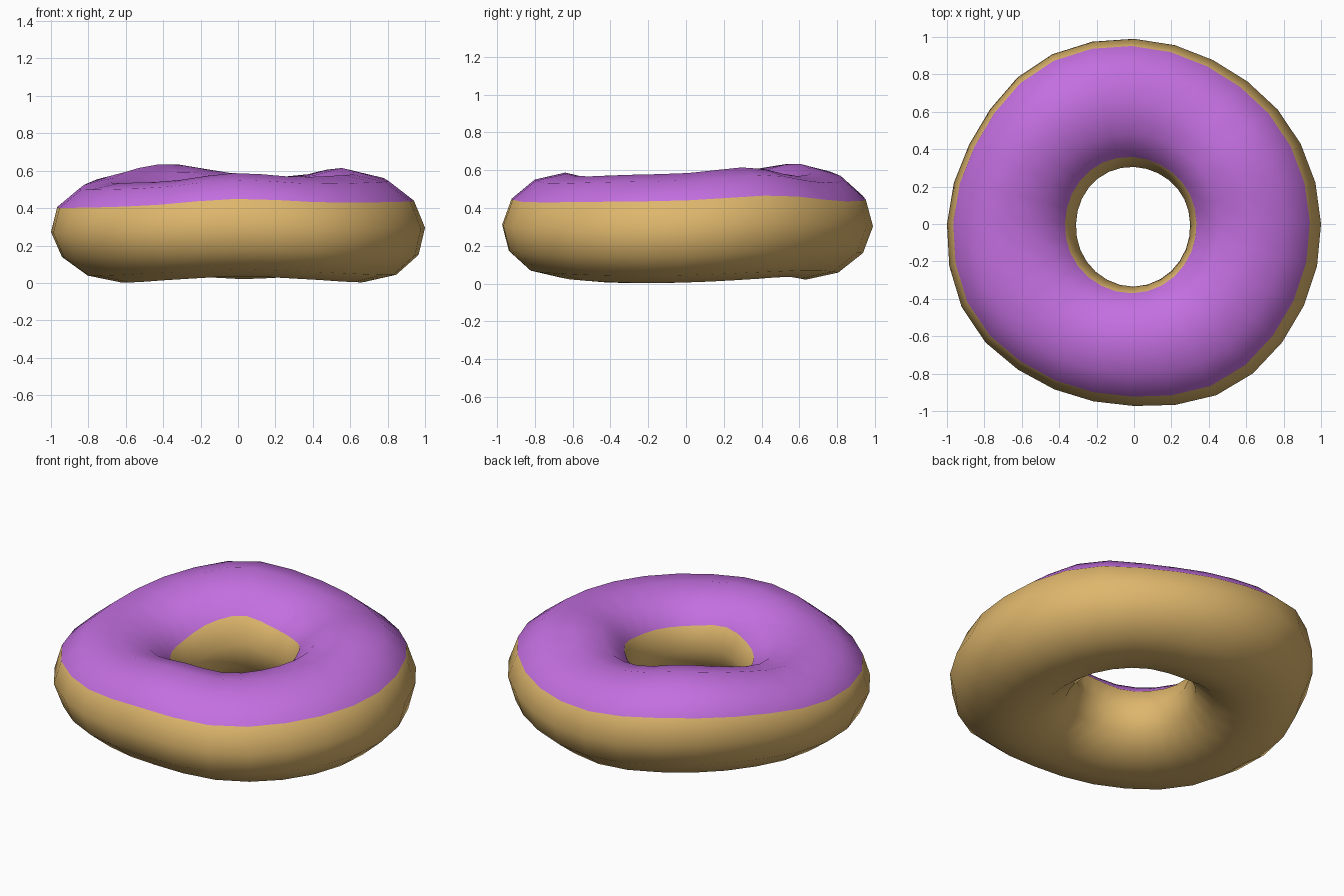
import bpy, bmesh
from math import sin, cos, tau, floor

if "Cube" in bpy.data.objects:
    bpy.data.objects.remove(bpy.data.objects["Cube"])

# Hand-shaped wobble, keyed every 30 degrees around the ring (from +x, anticlockwise)
OUTER = [1.0, .987, .972, .99, 1.007, .978, 1.0, 1.023, .985, .973, 1.02, 1.009]
INNER = [.30, .30, .30, .305, .31, .31, .31, .32, .33, .335, .325, .31]
TOP = [.585, .615, .57, .585, .635, .60, .54, .535, .545, .587, .567, .575]
BOTTOM = [.005, .02, .035, .02, .04, .025, .005, .003, .02, .035, .02, .005]
RING, SIDES = 28, 12


def loop_value(keys, t):
    """Smooth closed Catmull-Rom interpolation, t in 0..1."""
    n = len(keys)
    i = floor(t * n)
    f = t * n - i
    a, b, c, d = (keys[(i + k) % n] for k in (-1, 0, 1, 2))
    return b + .5 * f * (c - a + f * (2*a - 5*b + 4*c - d + f * (3*(b - c) + d - a)))


def material(name, color):
    m = bpy.data.materials.new(name)
    m.diffuse_color = (*color, 1)
    m.use_nodes = True
    m.node_tree.nodes["Principled BSDF"].inputs["Base Color"].default_value = m.diffuse_color
    return m


# Ring of cross-sections
bm = bmesh.new()
rings = []
for i in range(RING):
    t = i / RING
    ro, ri, zt, zb = (loop_value(k, t) for k in (OUTER, INNER, TOP, BOTTOM))
    ring = []
    for j in range(SIDES):
        a = tau * j / SIDES
        r = (ro + ri) / 2 + (ro - ri) / 2 * cos(a)
        z = (zt + zb) / 2 + (zt - zb) / 2 * sin(a)
        # slight lean of the whole ring
        ring.append(bm.verts.new((r * cos(tau * t) - .025 * sin(a),
                                  r * sin(tau * t) + .015 * sin(a), z)))
    rings.append(ring)

# Skin: the faces between 30 and 150 degrees of the section are icing
for i in range(RING):
    p, q = rings[i], rings[(i + 1) % RING]
    for j in range(SIDES):
        k = (j + 1) % SIDES
        f = bm.faces.new((p[j], q[j], q[k], p[k]))
        f.smooth = True
        f.material_index = 1 if 1 <= j <= 4 else 0
bmesh.ops.recalc_face_normals(bm, faces=bm.faces)

mesh = bpy.data.meshes.new("iced_doughnut")
bm.to_mesh(mesh)
bm.free()
mesh.materials.append(material("dough", (.73, .47, .15)))
mesh.materials.append(material("icing", (.55, .16, .75)))
bpy.context.collection.objects.link(bpy.data.objects.new("iced_doughnut", mesh))
